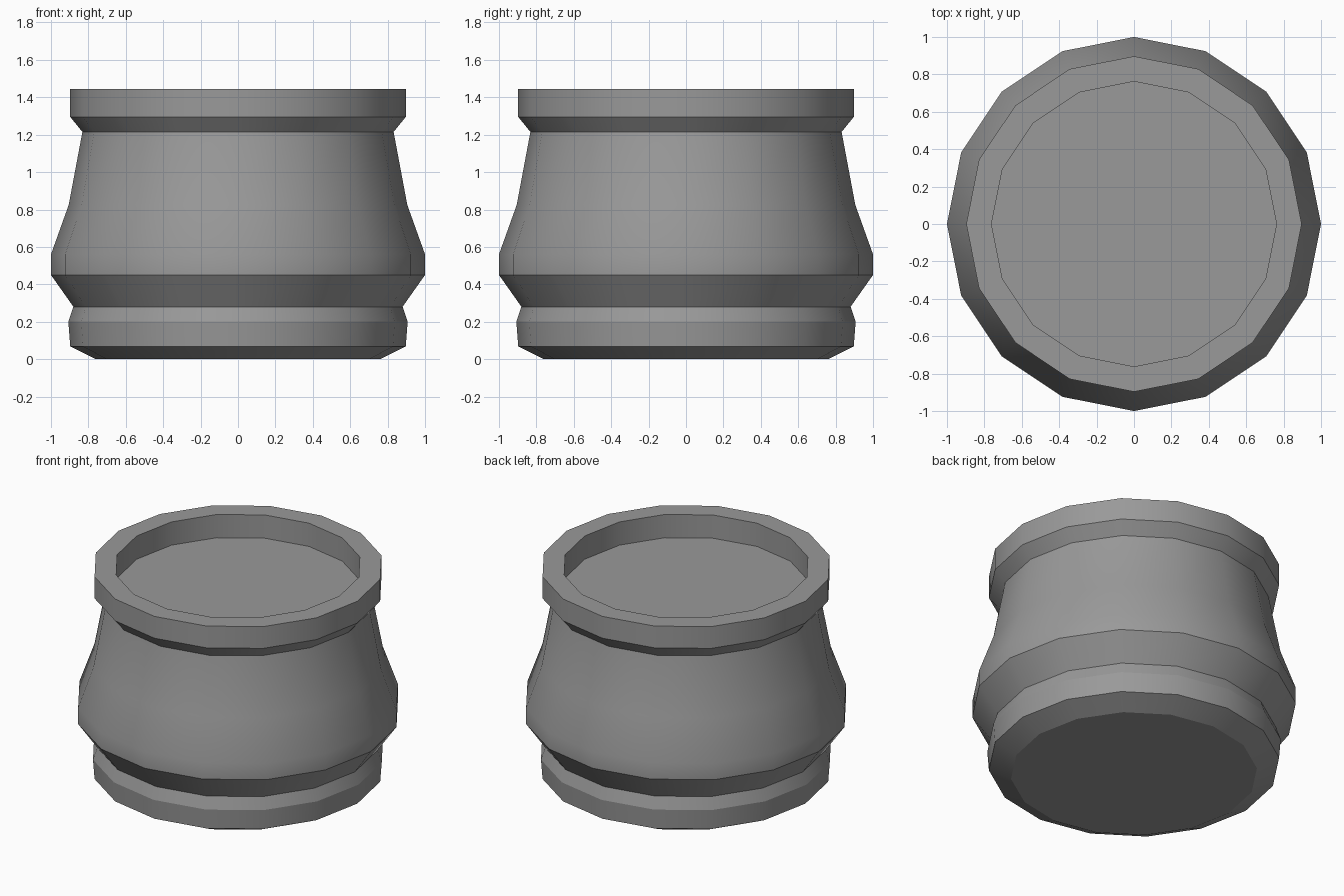
import bpy, bmesh, math

if "Cube" in bpy.data.objects:
    bpy.data.objects.remove(bpy.data.objects["Cube"])

SIDES = 16

# Pot outline from base, over the rim, down to the recessed top (radius, height)
profile = [
    (0.76, 0.0), (0.897, 0.068), (0.907, 0.2), (0.88, 0.28),
    (1.0, 0.45), (1.0, 0.56), (0.905, 0.825), (0.832, 1.215),
    (0.897, 1.295), (0.897, 1.443), (0.762, 1.443), (0.762, 1.285),
]


def lathe(name, points):
    bm = bmesh.new()
    rings = []
    for r, z in points:
        rings.append([bm.verts.new((r * math.cos(math.tau * i / SIDES),
                                    r * math.sin(math.tau * i / SIDES), z))
                      for i in range(SIDES)])
    for low, high in zip(rings, rings[1:]):
        for i in range(SIDES):
            j = (i + 1) % SIDES
            bm.faces.new((low[i], low[j], high[j], high[i]))
    # Flat underside and recessed top disc
    bm.faces.new(rings[0][::-1])
    bm.faces.new(rings[-1])
    bmesh.ops.recalc_face_normals(bm, faces=bm.faces[:])
    mesh = bpy.data.meshes.new(name)
    bm.to_mesh(mesh)
    bm.free()
    obj = bpy.data.objects.new(name, mesh)
    bpy.context.collection.objects.link(obj)
    return obj


# Round pot body with smooth sides and crisp rim edges
pot = lathe("pot_body", profile)
bpy.context.view_layer.objects.active = pot
pot.select_set(True)
bpy.ops.object.shade_smooth_by_angle(angle=math.radians(30))

# Crisp creases around the underside and the foot band
verts = pot.data.vertices
for edge in pot.data.edges:
    heights = [verts[v].co.z for v in edge.vertices]
    if any(all(abs(h - z) < 0.001 for h in heights) for z in (0.0, 0.2)):
        edge.use_edge_sharp = True

# Dark grey surface
dark = bpy.data.materials.new("dark_grey")
dark.diffuse_color = (0.32, 0.32, 0.32, 1.0)
dark.use_nodes = True
dark.node_tree.nodes["Principled BSDF"].inputs["Base Color"].default_value = dark.diffuse_color
pot.data.materials.append(dark)
